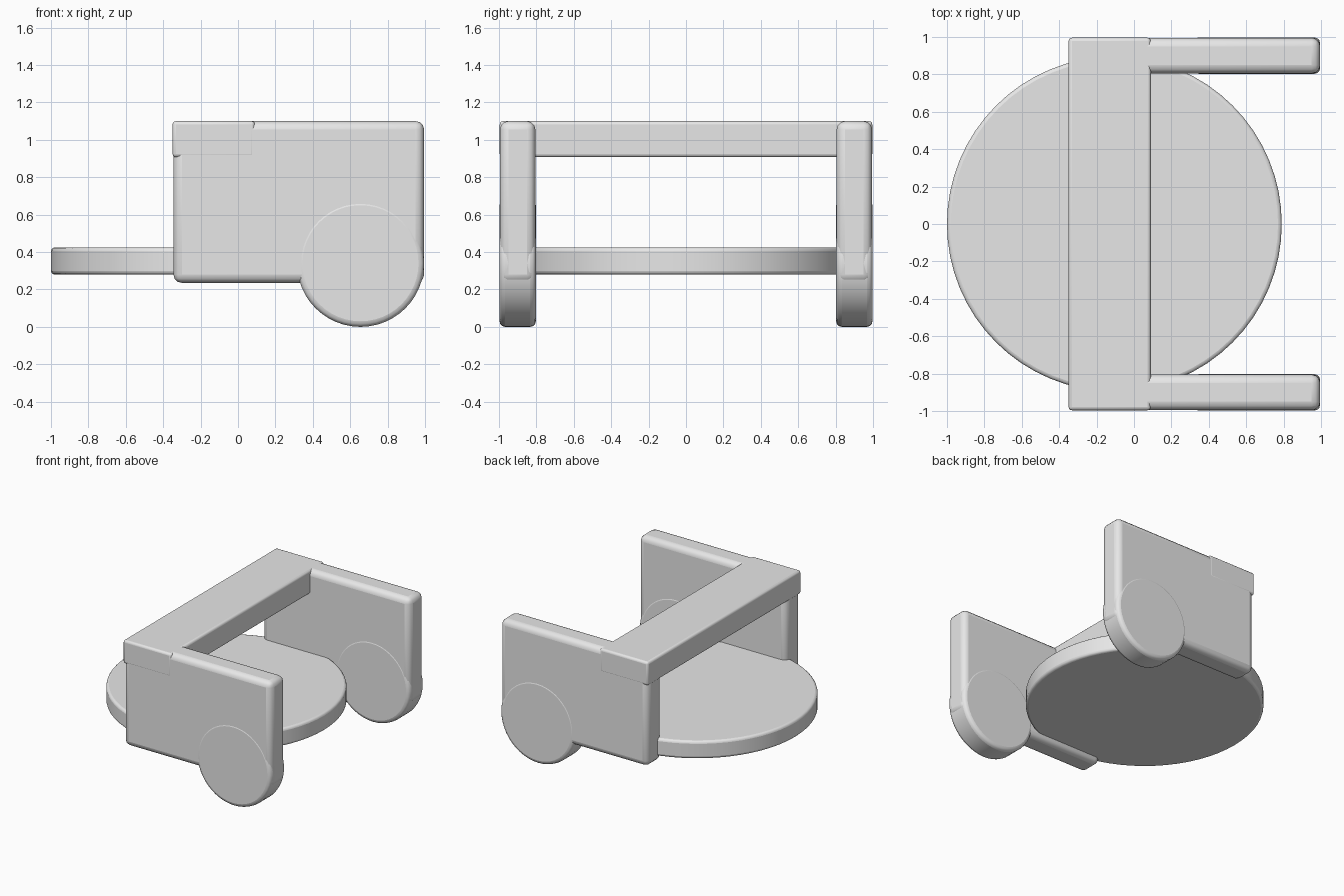
import bpy
import bmesh
from math import radians
from mathutils import Matrix

cube = bpy.data.objects.get("Cube")
if cube:
    bpy.data.objects.remove(cube, do_unlink=True)

grey = bpy.data.materials.new("plain grey")
grey.use_nodes = True
GREY = (0.8, 0.8, 0.8, 1)
grey.diffuse_color = GREY
grey.node_tree.nodes["Principled BSDF"].inputs["Base Color"].default_value = GREY


def finish(bm, name, bevel, segments=3):
    """Turn a bmesh into a softly rounded, smooth-shaded object."""
    mesh = bpy.data.meshes.new(name)
    bm.to_mesh(mesh)
    bm.free()
    mesh.materials.append(grey)
    obj = bpy.data.objects.new(name, mesh)
    bpy.context.collection.objects.link(obj)
    mod = obj.modifiers.new("rounded edges", "BEVEL")
    mod.width = bevel
    mod.segments = segments
    mod.limit_method = "ANGLE"
    mod.angle_limit = radians(40)
    bpy.ops.object.select_all(action="DESELECT")
    obj.select_set(True)
    bpy.context.view_layer.objects.active = obj
    bpy.ops.object.shade_smooth_by_angle(angle=radians(35))
    return obj


def box(name, low, high, bevel):
    bm = bmesh.new()
    bmesh.ops.create_cube(bm, size=1)
    for v in bm.verts:
        for i in range(3):
            v.co[i] = low[i] if v.co[i] < 0 else high[i]
    return finish(bm, name, bevel)


def disc(name, center, radius, depth, bevel, sides, upright=False):
    bm = bmesh.new()
    turn = Matrix.Rotation(radians(90), 4, "X") if upright else Matrix()
    bmesh.ops.create_cone(bm, cap_ends=True, segments=sides, radius1=radius,
                          radius2=radius, depth=depth,
                          matrix=Matrix.Translation(center) @ turn)
    return finish(bm, name, bevel)


# Round tray
disc("round_tray", (-0.105, 0, 0.352), 0.895, 0.145, 0.02, 64)

# Side panels with their wheels
for side, y in (("front", -0.9), ("back", 0.9)):
    box(side + "_panel", (-0.345, y - 0.095, 0.235), (0.995, y + 0.095, 1.1), 0.045)
    disc(side + "_wheel", (0.655, y, 0.34), 0.34, 0.194, 0.03, 48, upright=True)

# Crossbar joining the panels
box("crossbar", (-0.35, -0.996, 0.907), (0.09, 0.996, 1.1), 0.018)
